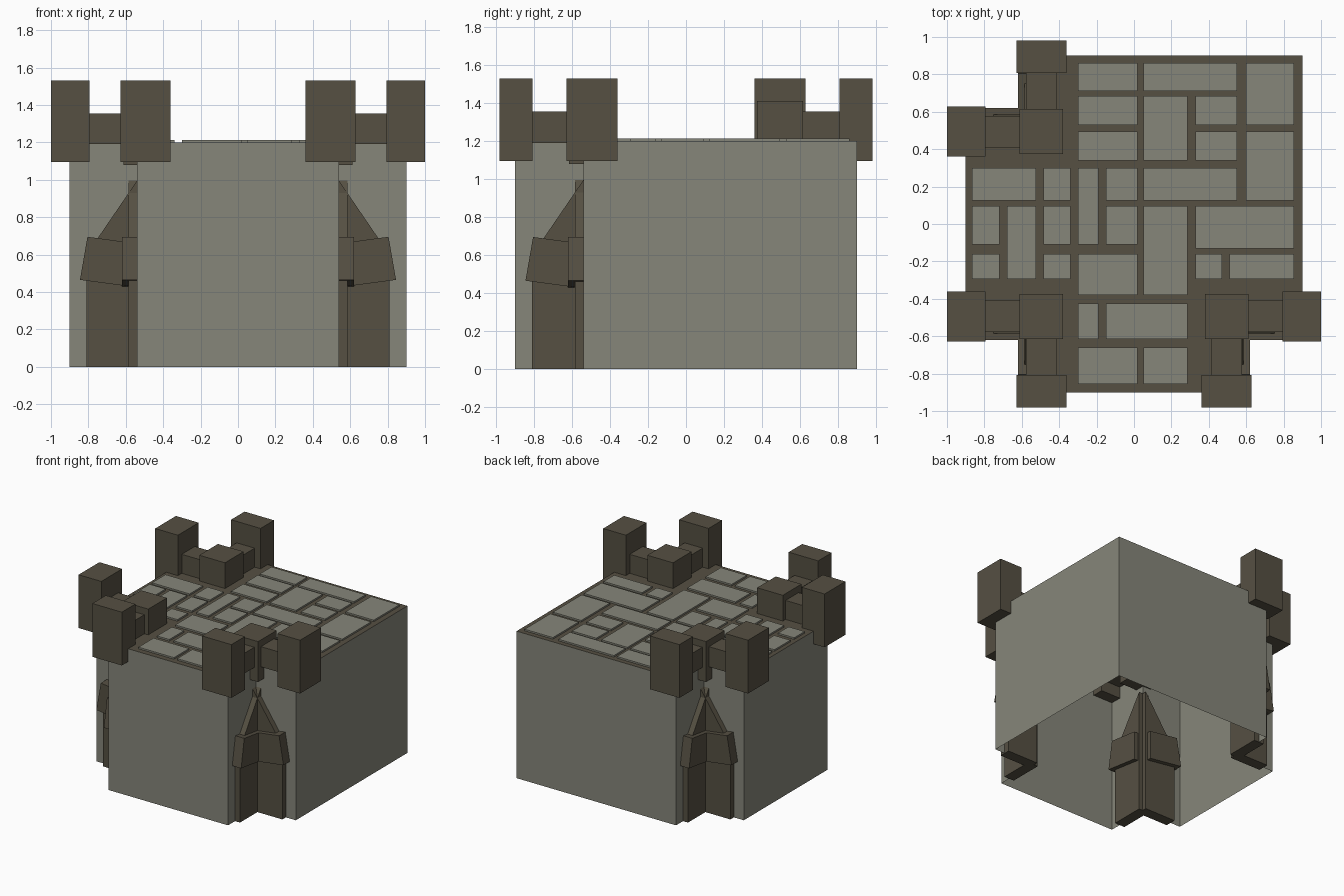
import bpy, bmesh

if "Cube" in bpy.data.objects:
    bpy.data.objects.remove(bpy.data.objects["Cube"])


def material(name, rgb):
    m = bpy.data.materials.new(name)
    m.diffuse_color = (*rgb, 1)
    m.use_nodes = True
    m.node_tree.nodes["Principled BSDF"].inputs["Base Color"].default_value = m.diffuse_color
    return m


LIGHT = material("light stone", (0.24, 0.24, 0.195))
DARK = material("dark stone", (0.092, 0.08, 0.055))


def finish(bm, name, mats, fix=True):
    if fix:
        bmesh.ops.recalc_face_normals(bm, faces=bm.faces)
    me = bpy.data.meshes.new(name)
    bm.to_mesh(me)
    bm.free()
    for m in mats:
        me.materials.append(m)
    ob = bpy.data.objects.new(name, me)
    bpy.context.collection.objects.link(ob)
    return ob


def add_box(bm, x0, x1, y0, y1, z0, z1):
    v = [bm.verts.new((x, y, z)) for z in (z0, z1)
         for x, y in ((x0, y0), (x1, y0), (x1, y1), (x0, y1))]
    for f in ((3, 2, 1, 0), (4, 5, 6, 7), (0, 1, 5, 4),
              (1, 2, 6, 5), (2, 3, 7, 6), (3, 0, 4, 7)):
        bm.faces.new([v[i] for i in f])


def add_prism(bm, profile, c, half, place):
    """Extrude a (run, height) profile across a wall plane at c."""
    a, b = [[bm.verts.new(place(u, c + s * half, z)) for u, z in profile] for s in (-1, 1)]
    n = len(profile)
    bm.faces.new(a)
    bm.faces.new(b[::-1])
    for i in range(n):
        j = (i + 1) % n
        bm.faces.new((a[j], a[i], b[i], b[j]))


# hollow tower body, open below, three corners notched
E, N, H = 0.9, 0.54, 1.2
outline = [(-N, -E), (N, -E), (N, -N), (E, -N), (E, E),
           (-N, E), (-N, N), (-E, N), (-E, -N), (-N, -N)]
bm = bmesh.new()
low = [bm.verts.new((x, y, 0)) for x, y in outline]
top = [bm.verts.new((x, y, H)) for x, y in outline]
for i in range(len(low)):
    j = (i + 1) % len(low)
    bm.faces.new((low[i], low[j], top[j], top[i]))
deck = bm.faces.new(top)
deck.material_index = 1
finish(bm, "tower_body", [LIGHT, DARK], fix=False)

# raised paving stones: x0, x1, y0, y1
stones = [
    (-.30, .02, .71, .86), (.05, .55, .71, .86), (.60, .855, .53, .86),
    (-.30, .02, .53, .685), (.05, .285, .34, .685), (.33, .55, .53, .685),
    (-.30, .02, .34, .495), (.33, .55, .34, .495), (.60, .855, .125, .495),
    (.05, .55, .125, .30), (-.865, -.525, .125, .30), (-.485, -.34, .125, .30),
    (-.30, -.19, -.11, .30), (-.15, .02, .125, .30), (-.865, -.72, -.11, .095),
    (-.68, -.525, -.295, .095), (-.485, -.34, -.11, .095), (-.15, .02, -.11, .095),
    (.05, .285, -.38, .095), (.33, .855, -.13, .095), (-.865, -.72, -.295, -.16),
    (-.485, -.34, -.295, -.16), (-.30, .02, -.38, -.16), (.33, .47, -.295, -.16),
    (.51, .855, -.295, -.16), (-.30, -.19, -.615, -.425), (-.15, .285, -.615, -.425),
    (-.30, .02, -.855, -.66), (.05, .285, -.855, -.66)]
bm = bmesh.new()
for s in stones:
    add_box(bm, *s, H - 0.005, H + 0.013)
finish(bm, "paving_stones", [LIGHT])

# profiles of the pointed buttress and its tilted collar
BUTTRESS = [(.53, 0), (.81, 0), (.81, .60), (.53, 1.01)]
COLLAR = [(.545, .425), (.845, .465), (.805, .695), (.545, .66)]

for label, sx, sy in (("front_left", -1, -1), ("front_right", 1, -1), ("back_left", -1, 1)):
    along_x = lambda u, v, z: (sx * u, sy * v, z)
    along_y = lambda u, v, z: (sx * v, sy * u, z)

    # buttresses on the two notch walls
    for name, profile, half in (("buttress", BUTTRESS, .045), ("collar", COLLAR, .08)):
        bm = bmesh.new()
        for place in (along_x, along_y):
            add_prism(bm, profile, N, half, place)
        finish(bm, label + "_" + name, [DARK])

    # battlement: two end merlons, two rails and a middle post
    bm = bmesh.new()
    for x0, x1, y0, y1, z0, z1 in (
            (.795, 1.0, .36, .628, 1.095, 1.53),
            (.362, .628, .808, .982, 1.095, 1.53),
            (.59, .81, .41, .578, 1.19, 1.355),
            (.415, .578, .59, .82, 1.19, 1.355),
            (.38, .612, .375, .615, 1.08, 1.41)):
        add_box(bm, sx * x0, sx * x1, sy * y0, sy * y1, z0, z1)
    finish(bm, label + "_battlement", [DARK])
